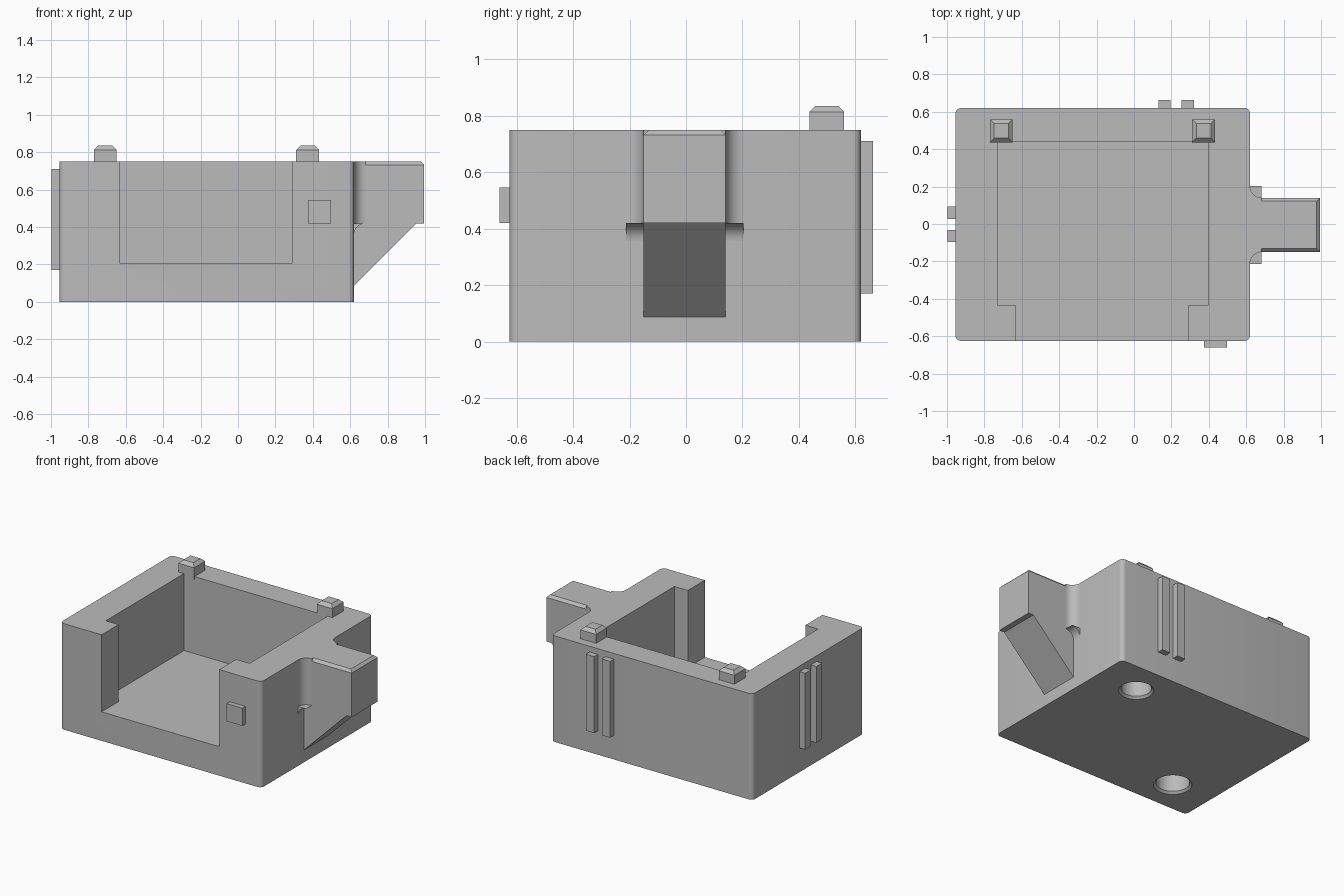
import bpy, bmesh, math

if "Cube" in bpy.data.objects:
    bpy.data.objects.remove(bpy.data.objects["Cube"])

grey = bpy.data.materials.new("plain grey")
grey.use_nodes = True
colour = (0.5, 0.5, 0.5, 1)
grey.diffuse_color = colour
grey.node_tree.nodes["Principled BSDF"].inputs["Base Color"].default_value = colour


def finish(name, bm):
    bmesh.ops.recalc_face_normals(bm, faces=bm.faces)
    mesh = bpy.data.meshes.new(name)
    bm.to_mesh(mesh)
    bm.free()
    mesh.materials.append(grey)
    obj = bpy.data.objects.new(name, mesh)
    bpy.context.collection.objects.link(obj)
    return obj


def prism(points, lo, hi, axis="z"):
    """Extrude an outline along z (outline in x, y) or y (outline in x, z)."""
    bm = bmesh.new()
    place = (lambda a, b: (a, b, lo)) if axis == "z" else (lambda a, b: (a, lo, b))
    face = bm.faces.new([bm.verts.new(place(a, b)) for a, b in points])
    new = bmesh.ops.extrude_face_region(bm, geom=[face])["geom"]
    shift = (0, 0, hi - lo) if axis == "z" else (0, hi - lo, 0)
    bmesh.ops.translate(bm, vec=shift, verts=[v for v in new if isinstance(v, bmesh.types.BMVert)])
    bmesh.ops.recalc_face_normals(bm, faces=bm.faces)
    return bm


def box(x0, x1, y0, y1, z0, z1):
    return prism([(x0, y0), (x1, y0), (x1, y1), (x0, y1)], z0, z1)


def bevel(bm, rule, width, segments=1):
    edges = [e for e in bm.edges if rule(*e.verts)]
    bmesh.ops.bevel(bm, geom=edges, offset=width, segments=segments,
                    profile=0.5, affect="EDGES")


def arc(cx, cy, r, start, end, steps=10):
    angles = [math.radians(start + (end - start) * i / steps) for i in range(steps + 1)]
    return [(cx + r * math.cos(a), cy + r * math.sin(a)) for a in angles]


def activate(obj):
    bpy.ops.object.select_all(action="DESELECT")
    obj.select_set(True)
    bpy.context.view_layer.objects.active = obj


def smooth(obj):
    activate(obj)
    bpy.ops.object.shade_smooth_by_angle(angle=math.radians(30))


def cut(obj, cutter):
    cutter.hide_render = True
    mod = obj.modifiers.new("cut", "BOOLEAN")
    mod.operation = "DIFFERENCE"
    mod.solver = "EXACT"
    mod.object = cutter
    activate(obj)
    bpy.ops.object.modifier_apply(modifier=mod.name)
    bpy.data.objects.remove(cutter)


# Housing block with rounded upright edges
LEFT, RIGHT, FRONT, BACK, TOP = -0.955, 0.62, -0.625, 0.62, 0.75
bm = box(LEFT, RIGHT, FRONT, BACK, 0, TOP)
bevel(bm, lambda a, b: abs(a.co.z - b.co.z) > 0.1, 0.03, 6)
housing = finish("housing", bm)

# Open pocket with a narrower front mouth
pocket = [(-0.73, 0.44), (-0.73, -0.435), (-0.63, -0.435), (-0.63, -0.8),
          (0.29, -0.8), (0.29, -0.435), (0.395, -0.435), (0.395, 0.44)]
cut(housing, finish("pocket_cutter", prism(pocket, 0.205, 1)))

# Blind countersunk holes in the underside
for x, y, r in ((0.30, 0.38, 0.097), (-0.65, -0.39, 0.108)):
    for r_low, r_high, depth in ((r, r, 0.15), (r + 0.03, r - 0.015, 0.03)):
        bm = bmesh.new()
        bmesh.ops.create_cone(bm, cap_ends=True, segments=40, radius1=r_low,
                              radius2=r_high, depth=depth + 0.015)
        bmesh.ops.translate(bm, vec=(x, y, (depth - 0.015) / 2), verts=bm.verts)
        cut(housing, finish("hole_cutter", bm))
smooth(housing)

# Side arm with a sloped underside and chamfered top rim
arm_profile = [(0.6, 0.07), (0.62, 0.087), (0.955, 0.42), (0.995, 0.42),
               (0.995, TOP), (0.6, TOP)]
bm = prism(arm_profile, -0.15, 0.14, "y")
bevel(bm, lambda a, b: min(a.co.z, b.co.z) > TOP - 0.01 and max(a.co.x, b.co.x) > 0.7, 0.018)
finish("side_arm", bm)

# Concave fillets joining the arm to the housing
R = 0.063
root = ([(0.6, -0.15 - R)] + arc(RIGHT + R, -0.15 - R, R, 180, 90)
        + arc(RIGHT + R, 0.14 + R, R, 270, 180) + [(0.6, 0.14 + R)])
smooth(finish("arm_root_fillet", prism(root, 0.42, TOP)))
ledge = [(0.6, 0.42 - R)] + arc(RIGHT + R, 0.42 - R, R, 180, 90) + [(0.6, 0.42)]
smooth(finish("arm_root_ledge", prism(ledge, -0.15 - R, 0.14 + R, "y")))

# Chamfered locating pegs on the back wall
for name, x in (("right_peg", -0.71), ("left_peg", 0.372)):
    bm = box(x - 0.061, x + 0.061, 0.437, 0.56, TOP - 0.02, 0.835)
    bevel(bm, lambda a, b: min(a.co.z, b.co.z) > 0.83, 0.022)
    finish(name, bm)

# Paired ribs on the back and right walls
for i, x in enumerate((0.13, 0.255)):
    finish(f"back_rib_{i + 1}", box(x, x + 0.065, 0.6, 0.663, 0.17, 0.71))
for i, y in enumerate((-0.097, 0.028)):
    finish(f"right_rib_{i + 1}", box(-0.998, -0.93, y, y + 0.065, 0.17, 0.71))

# Square tab on the front wall
finish("front_tab", box(0.373, 0.496, -0.66, -0.6, 0.42, 0.545))
